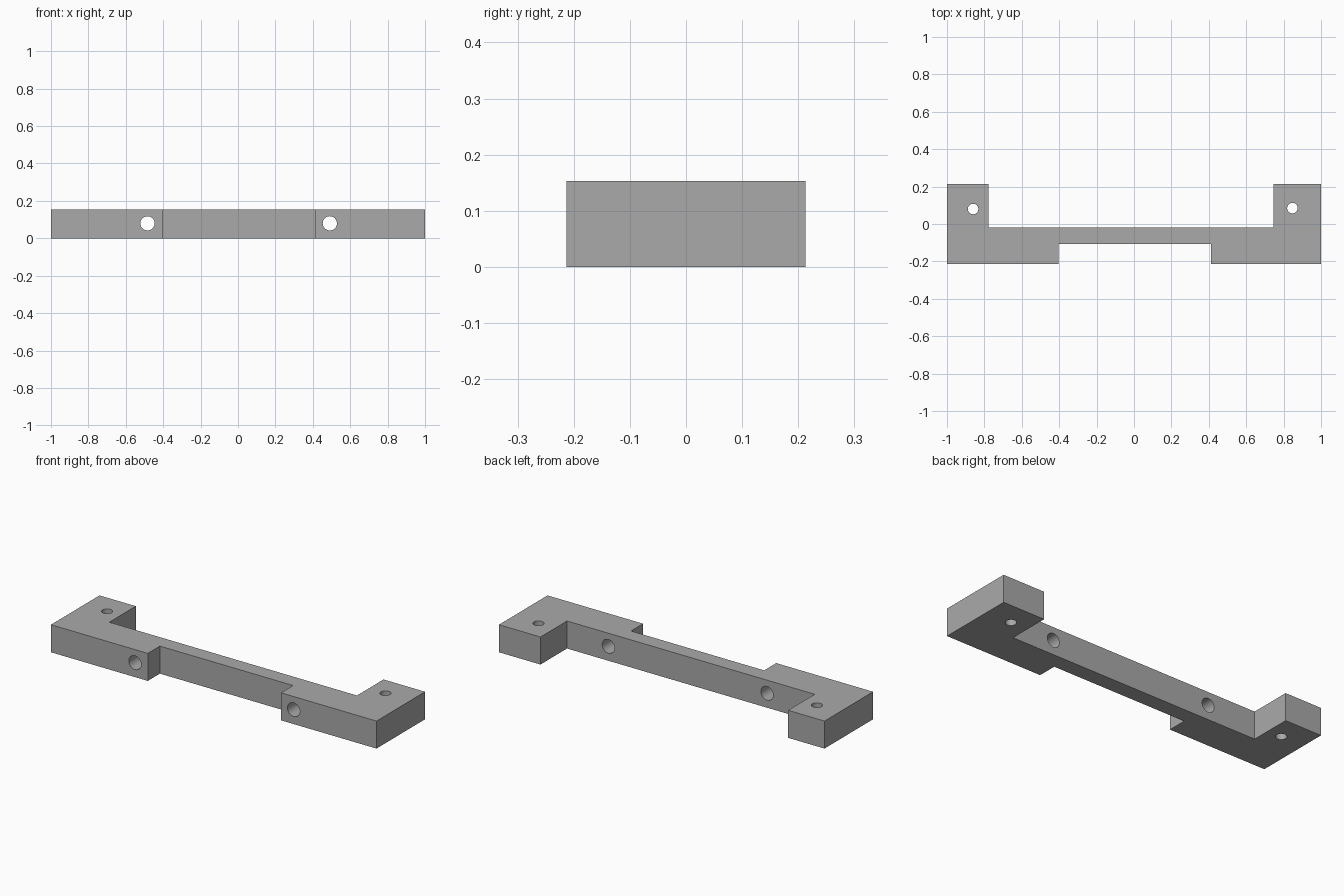
import bpy
import bmesh
from math import pi

if "Cube" in bpy.data.objects:
    bpy.data.objects.remove(bpy.data.objects["Cube"], do_unlink=True)

HEIGHT = 0.153

grey = bpy.data.materials.new("plain grey")
grey.use_nodes = True
colour = (0.4, 0.4, 0.4, 1)
grey.diffuse_color = colour
grey.node_tree.nodes["Principled BSDF"].inputs["Base Color"].default_value = colour

# Bracket outline seen from above: two end feet, a thin bar and two front pads
outline = [(-1, -0.213), (-0.405, -0.213), (-0.405, -0.107), (0.413, -0.107),
           (0.413, -0.213), (1, -0.213), (1, 0.213), (0.745, 0.213),
           (0.745, -0.02), (-0.777, -0.02), (-0.777, 0.213), (-1, 0.213)]
bm = bmesh.new()
face = bm.faces.new([bm.verts.new((x, y, 0)) for x, y in outline])
top = bmesh.ops.extrude_face_region(bm, geom=[face])["geom"]
bmesh.ops.translate(bm, vec=(0, 0, HEIGHT),
                    verts=[v for v in top if isinstance(v, bmesh.types.BMVert)])
bmesh.ops.recalc_face_normals(bm, faces=bm.faces)
mesh = bpy.data.meshes.new("mounting_bracket")
bm.to_mesh(mesh)
bm.free()
mesh.materials.append(grey)
bracket = bpy.data.objects.new("mounting_bracket", mesh)
bpy.context.collection.objects.link(bracket)


def drill(name, location, radius, tilt=0):
    """Cut a round through hole, then remove the cutter."""
    bpy.ops.mesh.primitive_cylinder_add(vertices=48, radius=radius, depth=0.6,
                                        location=location, rotation=(tilt, 0, 0))
    cutter = bpy.context.object
    cutter.name = name
    cutter.hide_render = True
    cutter.data.materials.append(grey)
    cut = bracket.modifiers.new(name, "BOOLEAN")
    cut.operation = "DIFFERENCE"
    cut.solver = "EXACT"
    cut.object = cutter
    bpy.context.view_layer.objects.active = bracket
    bpy.ops.object.modifier_apply(modifier=name)
    bpy.data.objects.remove(cutter, do_unlink=True)


# Upright screw holes in the feet, and level holes through the pads and bar
drill("right_foot_hole", (-0.86, 0.08, HEIGHT / 2), 0.028)
drill("left_foot_hole", (0.847, 0.085, HEIGHT / 2), 0.028)
drill("right_pad_hole", (-0.484, -0.1, 0.08), 0.038, pi / 2)
drill("left_pad_hole", (0.491, -0.1, 0.08), 0.038, pi / 2)

# Smooth hole walls, crisp block edges
bpy.ops.object.select_all(action="DESELECT")
bracket.select_set(True)
bpy.context.view_layer.objects.active = bracket
bpy.ops.object.shade_smooth_by_angle(angle=pi / 6)
